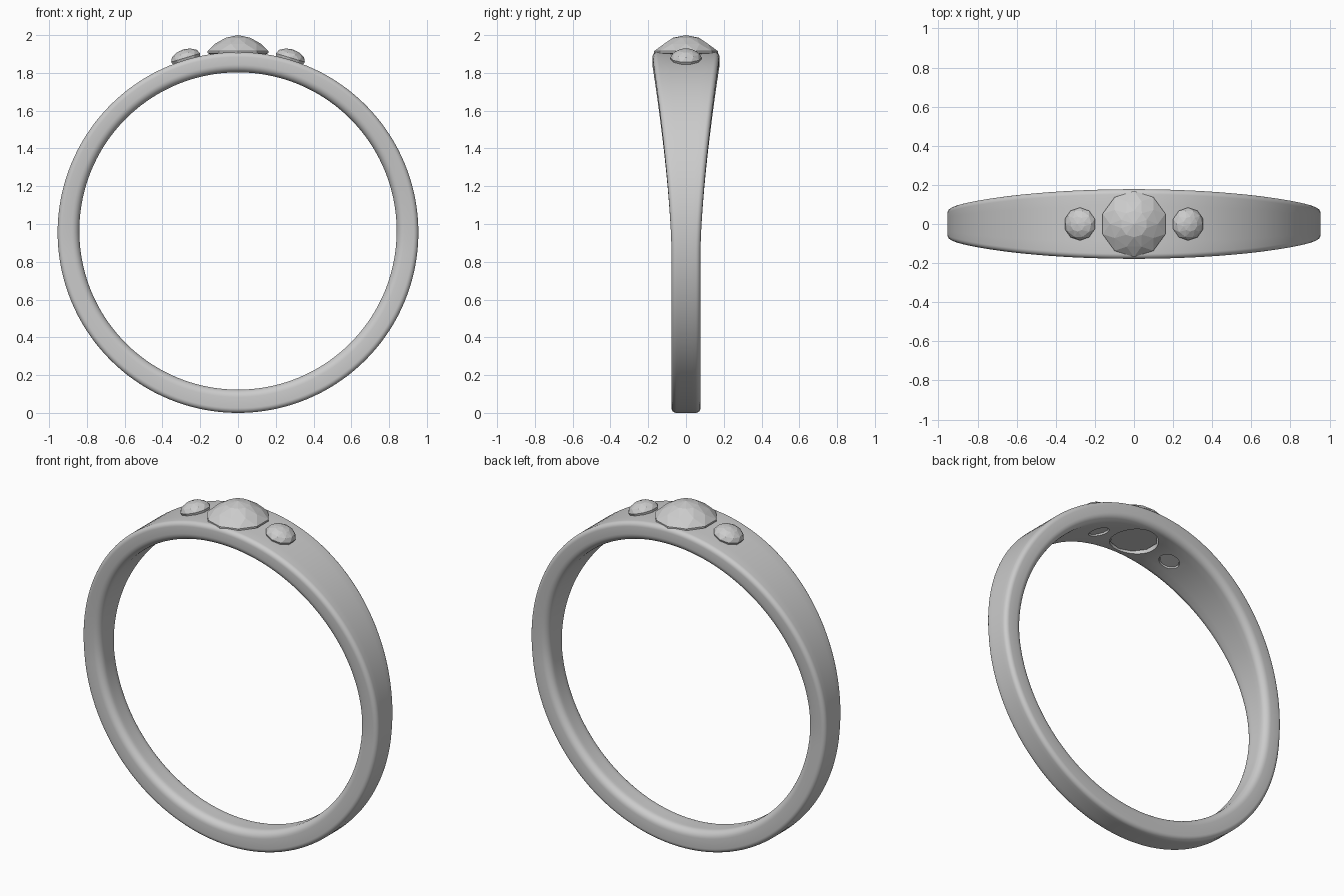
import bpy, bmesh
from math import sin, cos, pi, tau
from mathutils import Matrix

if "Cube" in bpy.data.objects:
    bpy.data.objects.remove(bpy.data.objects["Cube"])

CZ = 0.955          # height of the ring's centre
R_OUT, R_IN = 0.955, 0.84
SEGS = 144


def finish(name, bm):
    bmesh.ops.recalc_face_normals(bm, faces=bm.faces)
    me = bpy.data.meshes.new(name)
    bm.to_mesh(me)
    bm.free()
    ob = bpy.data.objects.new(name, me)
    bpy.context.collection.objects.link(ob)
    return ob


def skin(bm, rings):
    for a, b in zip(rings, rings[1:]):
        n = len(a)
        for i in range(n):
            j = (i + 1) % n
            bm.faces.new((a[i], a[j], b[j], b[i]))


def section(r0, r1, hw):
    """Rounded rectangle of (radius, y) points, softer on the inner side."""
    pts = []
    corners = [(r1, 1, 0, 0.026), (r1, -1, 3, 0.026), (r0, -1, 2, 0.04), (r0, 1, 1, 0.04)]
    for r, sy, q, c in corners:
        cr = r - c if r == r1 else r + c
        cy = sy * (hw - c)
        a0 = {0: pi / 2, 3: 0, 2: -pi / 2, 1: pi}[q]
        for k in range(7):
            a = a0 - k * pi / 12
            pts.append((cr + c * cos(a), cy + c * sin(a)))
        # points across the flat faces
        if q == 0:
            pts += [(r1, (hw - c) * f) for f in (0.6, 0.2, -0.2, -0.6)]
        if q == 2:
            pts += [(r0, (hw - c) * f) for f in (-0.6, -0.2, 0.2, 0.6)]
    return pts


# Band, widening towards the top
bm = bmesh.new()
rings = []
for i in range(SEGS):
    a = tau * i / SEGS
    t = max(0.0, (cos(a) * R_OUT + 0.10) / 1.055)
    hw = 0.077 + 0.101 * t ** 1.5
    pts = section(R_IN + 0.008 * cos(a), R_OUT, hw)
    rings.append([bm.verts.new((r * sin(a), y, CZ + r * cos(a))) for r, y in pts])
skin(bm, rings + rings[:1])
band = finish("band", bm)


def placed(angle):
    return Matrix.Translation((0, 0, CZ)) @ Matrix.Rotation(angle, 4, 'Y')


def stone(name, angle, sides, levels, apex):
    """Faceted rose-cut stone; each level is (radius, distance, half-step twist)."""
    bm = bmesh.new()
    loops = []
    for r, d, tw in levels:
        loops.append([bm.verts.new((r * cos(tau * (i + tw / 2) / sides),
                                    r * sin(tau * (i + tw / 2) / sides), d))
                      for i in range(sides)])
    bm.faces.new(loops[0])
    for (a, b), (la, lb) in zip(zip(loops, loops[1:]), zip(levels, levels[1:])):
        if la[2] == lb[2]:
            skin(bm, [a, b])
            continue
        s = 0 if lb[2] > la[2] else 1      # triangles between twisted levels
        for i in range(sides):
            j = (i + 1) % sides
            bm.faces.new((a[i], a[j], b[j if s else i]))
            if s:
                bm.faces.new((a[i], b[j], b[i]))
            else:
                bm.faces.new((a[j], b[j], b[i]))
    top = bm.verts.new((0, 0, apex))
    last = loops[-1]
    for i in range(sides):
        bm.faces.new((last[i], last[(i + 1) % sides], top))
    bm.transform(placed(angle))
    return finish(name, bm)


# Open-backed seats through the band
def seat_hole(angle, radius):
    bm = bmesh.new()
    bmesh.ops.create_cone(bm, cap_ends=True, segments=40, radius1=radius,
                          radius2=radius, depth=0.3,
                          matrix=placed(angle) @ Matrix.Translation((0, 0, 0.9)))
    cutter = finish("seat_cutter", bm)
    mod = band.modifiers.new("seat", 'BOOLEAN')
    mod.operation, mod.object, mod.solver = 'DIFFERENCE', cutter, 'EXACT'
    bpy.context.view_layer.objects.active = band
    bpy.ops.object.modifier_apply(modifier=mod.name)
    bpy.data.objects.remove(cutter)


SIDE = 0.291
for ang, rad in ((0, 0.13), (SIDE, 0.056), (-SIDE, 0.056)):
    seat_hole(ang, rad)

bpy.ops.object.select_all(action='DESELECT')
band.select_set(True)
bpy.context.view_layer.objects.active = band
bpy.ops.object.shade_smooth_by_angle(angle=0.6)

# Centre stone and two side stones
stone("centre_stone", 0, 10,
      [(0.128, 0.858, 1), (0.128, 0.93, 1), (0.169, 0.95, 1), (0.169, 0.96, 1),
       (0.122, 0.999, 0), (0.068, 1.031, 1)], 1.045)
for name, ang in (("right_side_stone", SIDE), ("left_side_stone", -SIDE)):
    stone(name, ang, 10,
          [(0.054, 0.855, 1), (0.054, 0.93, 1), (0.076, 0.945, 1), (0.084, 0.966, 1),
           (0.069, 0.989, 0), (0.038, 1.006, 1)], 1.012)
